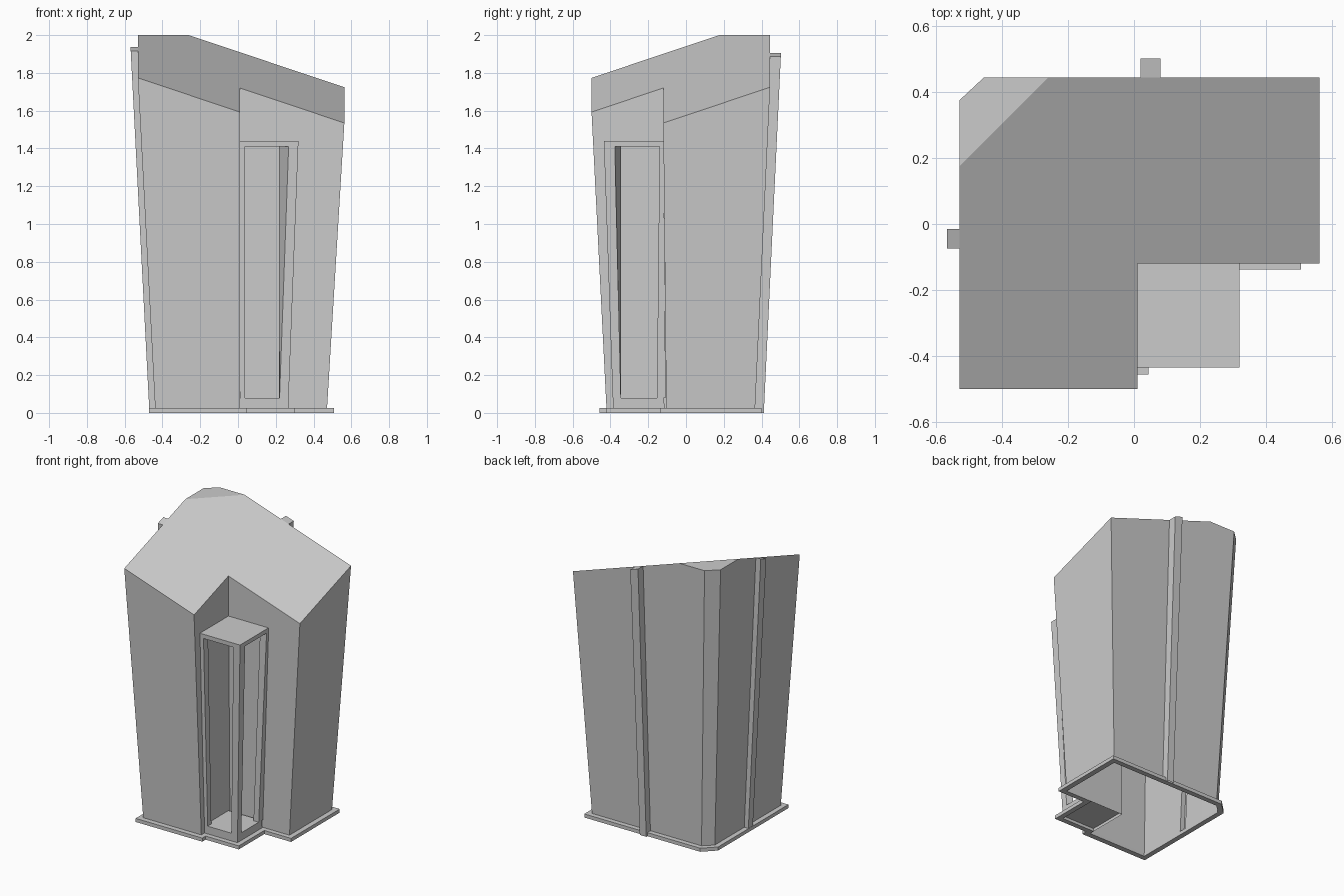
import bpy, bmesh

cube = bpy.data.objects.get("Cube")
if cube:
    bpy.data.objects.remove(cube, do_unlink=True)

grey = bpy.data.materials.new("plain_grey")
grey.use_nodes = True
grey.diffuse_color = (0.6, 0.6, 0.6, 1)
grey.node_tree.nodes["Principled BSDF"].inputs["Base Color"].default_value = (0.6, 0.6, 0.6, 1)


def finish(name, bm):
    mesh = bpy.data.meshes.new(name)
    bm.to_mesh(mesh)
    bm.free()
    mesh.materials.append(grey)
    obj = bpy.data.objects.new(name, mesh)
    bpy.context.collection.objects.link(obj)
    return obj


def loft(name, low, high, z0, z1):
    """Closed solid between two outlines with matching points."""
    bm = bmesh.new()
    a = [bm.verts.new((x, y, z0)) for x, y in low]
    b = [bm.verts.new((x, y, z1)) for x, y in high]
    n = len(a)
    for i in range(n):
        j = (i + 1) % n
        bm.faces.new((a[i], a[j], b[j], b[i]))
    bm.faces.new(a[::-1])
    bm.faces.new(b)
    bmesh.ops.recalc_face_normals(bm, faces=bm.faces)
    return finish(name, bm)


def rect(x0, x1, y0, y1):
    return [(x0, y0), (x1, y0), (x1, y1), (x0, y1)]


# Flaring tower shell, open below, with two ribs and a sloping roof
X0, X1, Y0, Y1 = -0.53, 0.563, -0.5, 0.445
NX, NY = 0.01, -0.12
outline = [
    (X0, Y0), (NX, Y0), (NX, NY), (X1, NY), (X1, Y1),
    (0.08, Y1), (0.08, 0.502), (0.02, 0.502), (0.02, Y1),
    (-0.26, Y1), (-0.455, Y1), (X0, 0.375), (X0, 0.175),
    (X0, -0.015), (-0.568, -0.015), (-0.568, -0.075), (X0, -0.075),
]


def roof_z(x, y):
    x, y = max(x, X0), min(y, Y1)
    return min(2.0, 1.72 + 0.335 * ((y - NY) - (x - NX)))


def shrink(x, y):
    return 0.015 + (x - 0.015) * 0.83, -0.028 + (y + 0.028) * 0.83


bm = bmesh.new()
low = [bm.verts.new((*shrink(x, y), 0)) for x, y in outline]
high = [bm.verts.new((x, y, roof_z(x, y))) for x, y in outline]
for i in range(len(low)):
    j = (i + 1) % len(low)
    bm.faces.new((low[i], low[j], high[j], high[i]))
for cap in ((0, 1, 2, 3, 4, 5, 8, 9, 12, 13, 16),   # sloping roof
            (9, 10, 11, 12),                        # level corner
            (5, 6, 7, 8), (13, 14, 15, 16)):        # rib tops
    bm.faces.new([high[i] for i in cap])
finish("tower_shell", bm)

# Plinth ring that follows the foot of the tower and the bay
inner = [(-0.437, -0.42), (0.011, -0.42), (0.011, -0.385), (0.265, -0.385),
         (0.265, -0.104), (0.47, -0.104), (0.47, 0.365), (-0.375, 0.365), (-0.437, 0.306)]
outer = [(-0.472, -0.457), (0.044, -0.457), (0.044, -0.42), (0.3, -0.42),
         (0.3, -0.138), (0.507, -0.138), (0.507, 0.4), (-0.39, 0.4), (-0.472, 0.32)]
bm = bmesh.new()
rings = [[bm.verts.new((x, y, z)) for x, y in pts]
         for pts, z in ((inner, 0), (outer, 0), (outer, 0.025), (inner, 0.025))]
for k in range(4):
    a, b = rings[k], rings[(k + 1) % 4]
    for i in range(len(a)):
        j = (i + 1) % len(a)
        bm.faces.new((a[i], a[j], b[j], b[i]))
bmesh.ops.recalc_face_normals(bm, faces=bm.faces)
finish("plinth", bm)


# Open corner bay: sill, canopy, two wall jambs and the corner post
def bay_edge(z):
    t = z / 1.44
    return 0.265 + 0.055 * t, -0.385 - 0.05 * t


def bay_slab(name, z0, z1):
    (xa, ya), (xb, yb) = bay_edge(z0), bay_edge(z1)
    loft(name, rect(0.012, xa, ya, -0.11), rect(0.008, xb, yb, -0.12), z0, z1)


SILL, HEAD = 0.08, 1.41
bay_slab("bay_sill", 0.02, SILL)
bay_slab("bay_canopy", HEAD, 1.44)
(xa, ya), (xb, yb) = bay_edge(SILL), bay_edge(HEAD)
loft("bay_front_jamb", rect(0.012, 0.037, ya, ya + 0.04),
     rect(0.008, 0.037, yb, yb + 0.05), SILL, HEAD)
loft("bay_side_jamb", rect(xa - 0.04, xa, -0.154, -0.108),
     rect(xb - 0.05, xb, -0.14, -0.118), SILL, HEAD)
loft("bay_corner_post",
     [(xa, ya), (0.22, ya), (0.216, -0.345), (xa, -0.345)],
     [(xb, yb), (0.268, yb), (0.216, -0.345), (xb, -0.377)], SILL, HEAD)
